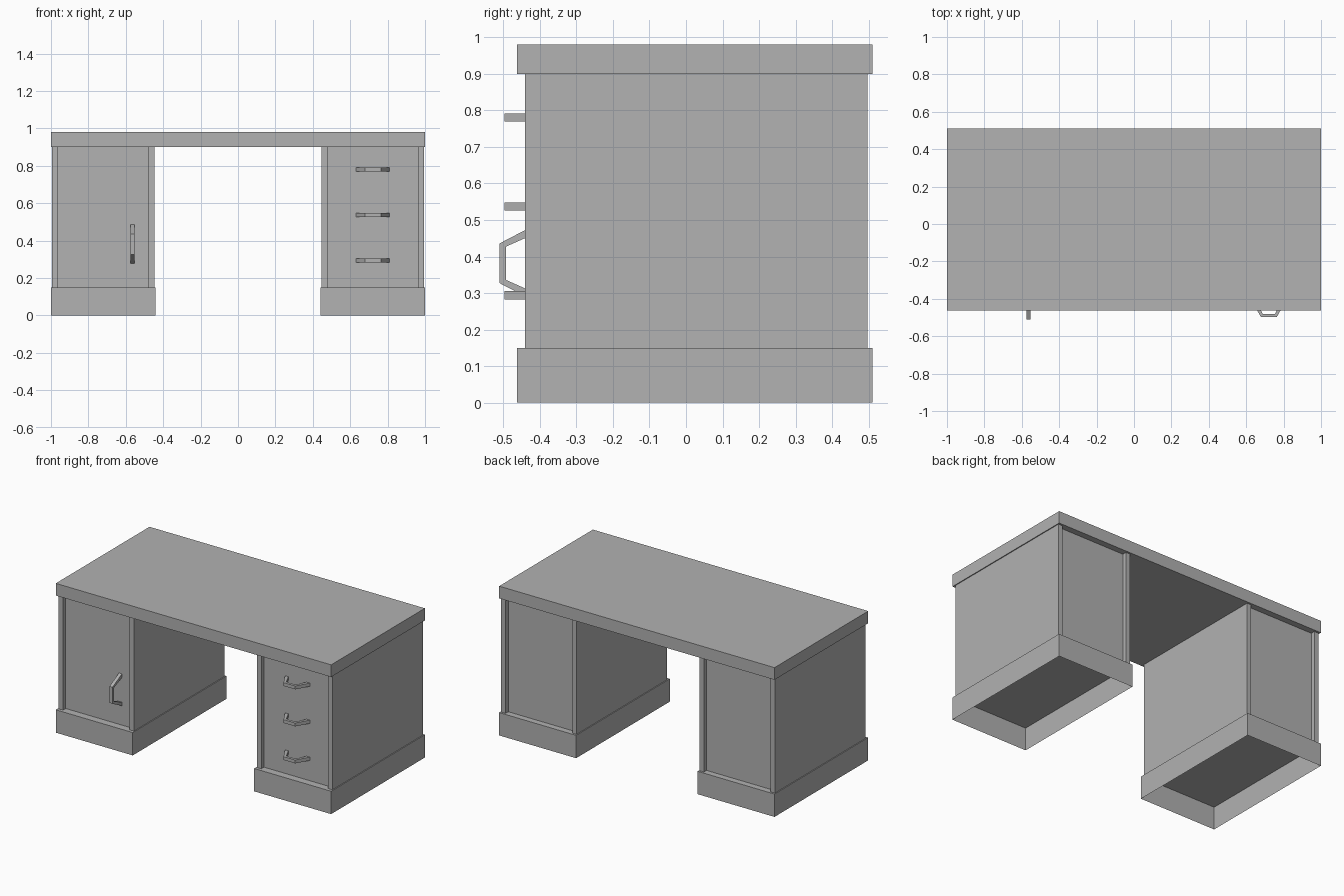
import bpy
import bmesh
from mathutils import Vector

default = bpy.data.objects.get("Cube")
if default:
    bpy.data.objects.remove(default, do_unlink=True)

# One plain grey for the whole desk
grey = bpy.data.materials.new("plain grey")
grey.use_nodes = True
colour = (0.445, 0.445, 0.445, 1)
grey.diffuse_color = colour
grey.node_tree.nodes["Principled BSDF"].inputs["Base Color"].default_value = colour


def finish(name, bm):
    bmesh.ops.recalc_face_normals(bm, faces=bm.faces)
    mesh = bpy.data.meshes.new(name)
    bm.to_mesh(mesh)
    bm.free()
    mesh.materials.append(grey)
    obj = bpy.data.objects.new(name, mesh)
    bpy.context.collection.objects.link(obj)
    return obj


def box(name, x, y, z, open_bottom=False):
    """Box from (min, max) ranges, optionally without its underside."""
    bm = bmesh.new()
    bmesh.ops.create_cube(bm, size=1)
    for v in bm.verts:
        v.co = Vector([(r[0] + r[1]) / 2 + c * abs(r[1] - r[0])
                       for c, r in zip(v.co, (x, y, z))])
    bmesh.ops.recalc_face_normals(bm, faces=bm.faces)
    if open_bottom:
        under = [f for f in bm.faces if f.normal.z < -0.5]
        bmesh.ops.delete(bm, geom=under, context='FACES')
        mesh_faces_outward = [f for f in bm.faces if f.normal.z < -0.5]
        assert not mesh_faces_outward
    return finish(name, bm)


def handle(name, centre, base, tip, front, upright=False):
    """Bent bar pull: slanted legs joined by a straight grip."""
    back, bar, half = -0.413, 0.017, 0.011
    outer = [(-base, back), (-tip, front), (tip, front), (base, back)]
    inner = [(base - 0.024, back), (tip - 0.009, front + bar),
             (0.009 - tip, front + bar), (0.024 - base, back)]
    bm = bmesh.new()
    verts = []
    for along, y in outer + inner:
        if upright:
            co = (centre[0] - half, y, centre[1] + along)
        else:
            co = (centre[0] + along, y, centre[1] - half)
        verts.append(bm.verts.new(co))
    # Three quads: leg, grip, leg
    faces = [bm.faces.new((verts[i], verts[i + 1], verts[6 - i], verts[7 - i]))
             for i in range(3)]
    solid = bmesh.ops.extrude_face_region(bm, geom=faces, use_keep_orig=True)
    moved = [g for g in solid["geom"] if isinstance(g, bmesh.types.BMVert)]
    shift = (2 * half, 0, 0) if upright else (0, 0, 2 * half)
    bmesh.ops.translate(bm, verts=moved, vec=shift)
    return finish(name, bm)


# Desktop slab
DEPTH = (-0.462, 0.51)
box("desktop", (-1, 1), DEPTH, (0.9, 0.98))

# Two pedestals: hollow plinth, side panels, recessed front and back
BODY = (0.15, 0.9)
for side, label in ((-1, "right"), (1, "left")):
    def span(a, b):
        return tuple(sorted((side * a, side * b)))

    box(label + "_plinth", span(0.441, 1), DEPTH, (0, 0.15), open_bottom=True)
    box(label + "_inner_panel", span(0.447, 0.478), (-0.441, 0.497), BODY)
    box(label + "_outer_panel", span(0.962, 0.994), (-0.441, 0.497), BODY)
    box(label + "_cabinet", span(0.478, 0.962), (-0.413, 0.469), BODY)

# Pulls: one upright on the door, three across the drawers
handle("door_handle", (-0.565, 0.3815), 0.105, 0.0545, -0.51, upright=True)
for name, z in (("top", 0.78), ("middle", 0.537), ("bottom", 0.294)):
    handle(name + "_drawer_handle", (0.721, z), 0.09, 0.0425, -0.497)
